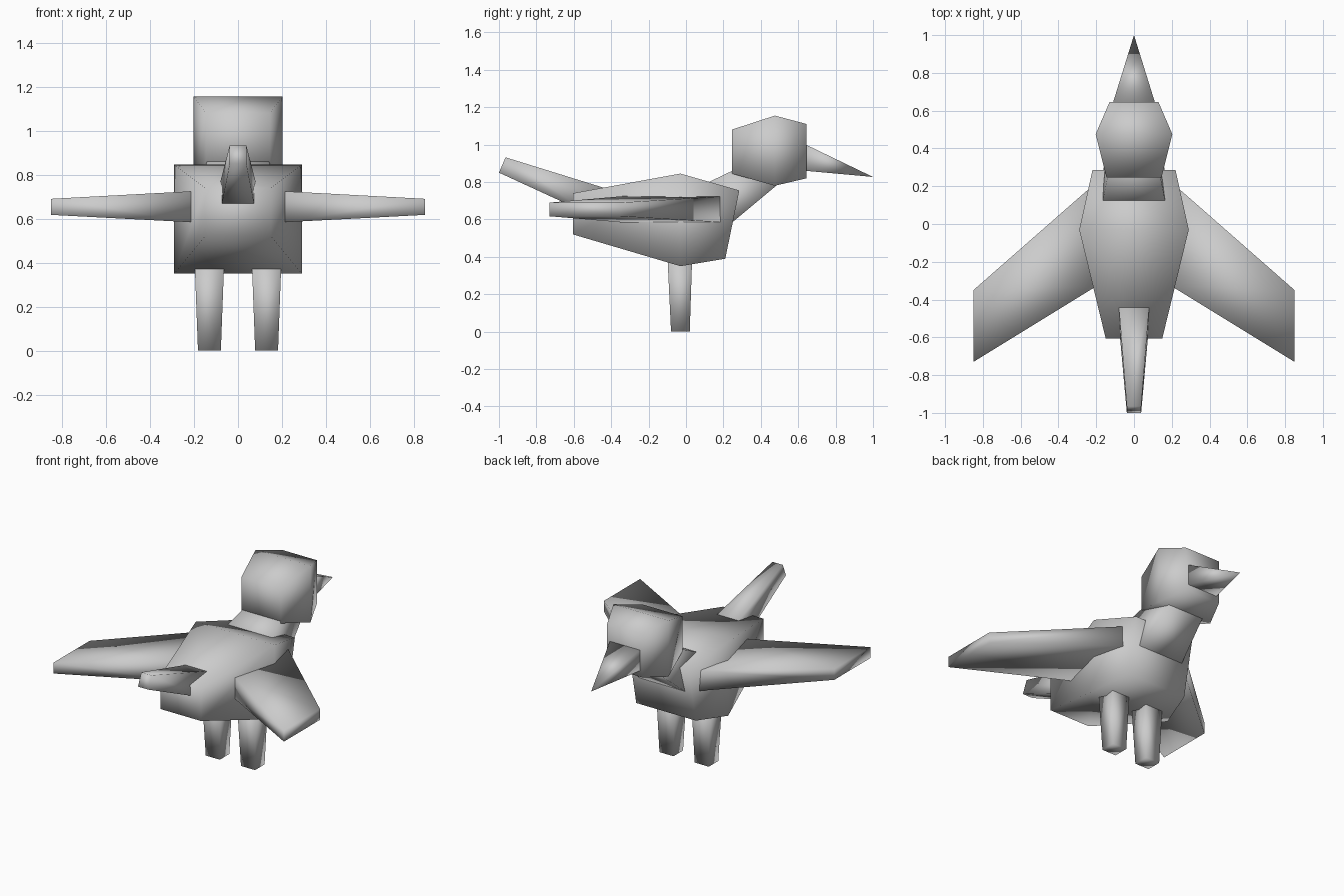
import bpy, bmesh

if "Cube" in bpy.data.objects:
    bpy.data.objects.remove(bpy.data.objects["Cube"])


def loft(name, sections, mirror=False):
    """Skin a row of four-cornered sections and close both ends."""
    bm = bmesh.new()
    rings = [[bm.verts.new(p) for p in s] for s in sections]
    for a, b in zip(rings, rings[1:]):
        for i in range(4):
            j = (i + 1) % 4
            bm.faces.new((a[i], a[j], b[j], b[i]))
    bm.faces.new(rings[0])
    bm.faces.new(rings[-1])
    bmesh.ops.remove_doubles(bm, verts=bm.verts, dist=0.0005)
    bmesh.ops.recalc_face_normals(bm, faces=bm.faces)
    mesh = bpy.data.meshes.new(name)
    bm.to_mesh(mesh)
    bm.free()
    mesh.shade_smooth()
    obj = bpy.data.objects.new(name, mesh)
    bpy.context.collection.objects.link(obj)
    if mirror:
        obj.modifiers.new("mirror", 'MIRROR')
    return obj


def across(half, top, bottom):
    """Section symmetric about x = 0, from its (y, z) top and bottom edges."""
    return [(-half, *bottom), (half, *bottom), (half, *top), (-half, *top)]


# Torso, widest in the middle
loft("body", [across(0.15, (-0.605, 0.74), (-0.605, 0.52)),
              across(0.29, (-0.03, 0.845), (-0.03, 0.35)),
              across(0.22, (0.285, 0.755), (0.21, 0.39))])

# Neck sloping forward into the head
loft("neck", [across(0.175, (0.07, 0.775), (0.2, 0.545)),
              across(0.13, (0.30, 0.885), (0.50, 0.795))])

# Head
loft("head", [across(0.145, (0.245, 1.08), (0.245, 0.845)),
              across(0.203, (0.475, 1.155), (0.475, 0.78)),
              across(0.13, (0.645, 1.11), (0.645, 0.82))])

# Pointed beak
loft("beak", [across(0.112, (0.64, 1.0), (0.64, 0.86)),
              across(0.0, (1.0, 0.827), (1.0, 0.827))])

# Raised tail
loft("tail", [across(0.083, (-0.40, 0.757), (-0.50, 0.62)),
              across(0.038, (-0.965, 0.932), (-1.0, 0.85))])

# Swept wings: x, leading y, trailing y, bottom z, top z
wing = [(0.20, 0.22, -0.33, 0.583, 0.725), (0.85, -0.35, -0.73, 0.617, 0.69)]
loft("wing", [[(x, f, b), (x, r, b), (x, r, t), (x, f, t)]
              for x, f, r, b, t in wing], mirror=True)

# Tapered legs: centre y, half widths, z
leg = [(-0.03, 0.052, 0.05, 0.0), (-0.033, 0.067, 0.066, 0.40)]
loft("leg", [[(0.13 - w, y - d, z), (0.13 + w, y - d, z),
              (0.13 + w, y + d, z), (0.13 - w, y + d, z)]
             for y, w, d, z in leg], mirror=True)
